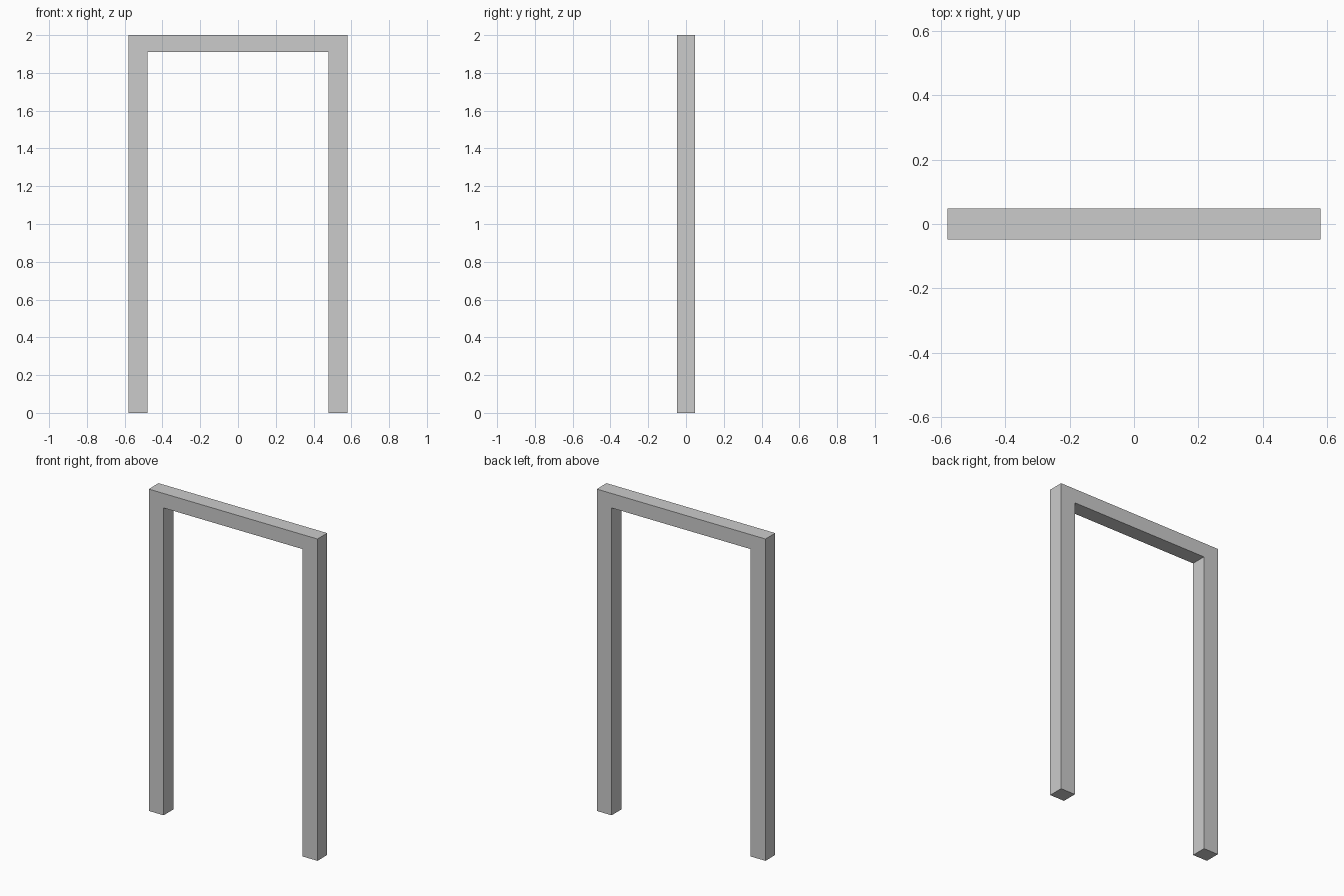
import bpy, bmesh

if "Cube" in bpy.data.objects:
    bpy.data.objects.remove(bpy.data.objects["Cube"])

W, INNER, H, LINTEL, D = 0.58, 0.478, 2.0, 1.91, 0.048

# Door frame: one U-shaped outline extruded through its depth
half = [(W, 0), (W, H)]
inner = [(-INNER, 0), (-INNER, LINTEL), (INNER, LINTEL), (INNER, 0)]
outline = half + [(-x, z) for x, z in reversed(half)] + inner

bm = bmesh.new()
face = bm.faces.new([bm.verts.new((x, -D, z)) for x, z in outline])
ext = bmesh.ops.extrude_face_region(bm, geom=[face])
verts = [g for g in ext["geom"] if isinstance(g, bmesh.types.BMVert)]
bmesh.ops.translate(bm, verts=verts, vec=(0, 2 * D, 0))
if not face.is_valid or len(bm.faces) < 10:
    # keep the front cap if the extrusion consumed it
    bm.faces.new([v for v in bm.verts if v.co.y < 0])
bmesh.ops.recalc_face_normals(bm, faces=bm.faces)

mesh = bpy.data.meshes.new("door_frame")
bm.to_mesh(mesh)
bm.free()
frame = bpy.data.objects.new("door_frame", mesh)
bpy.context.collection.objects.link(frame)
